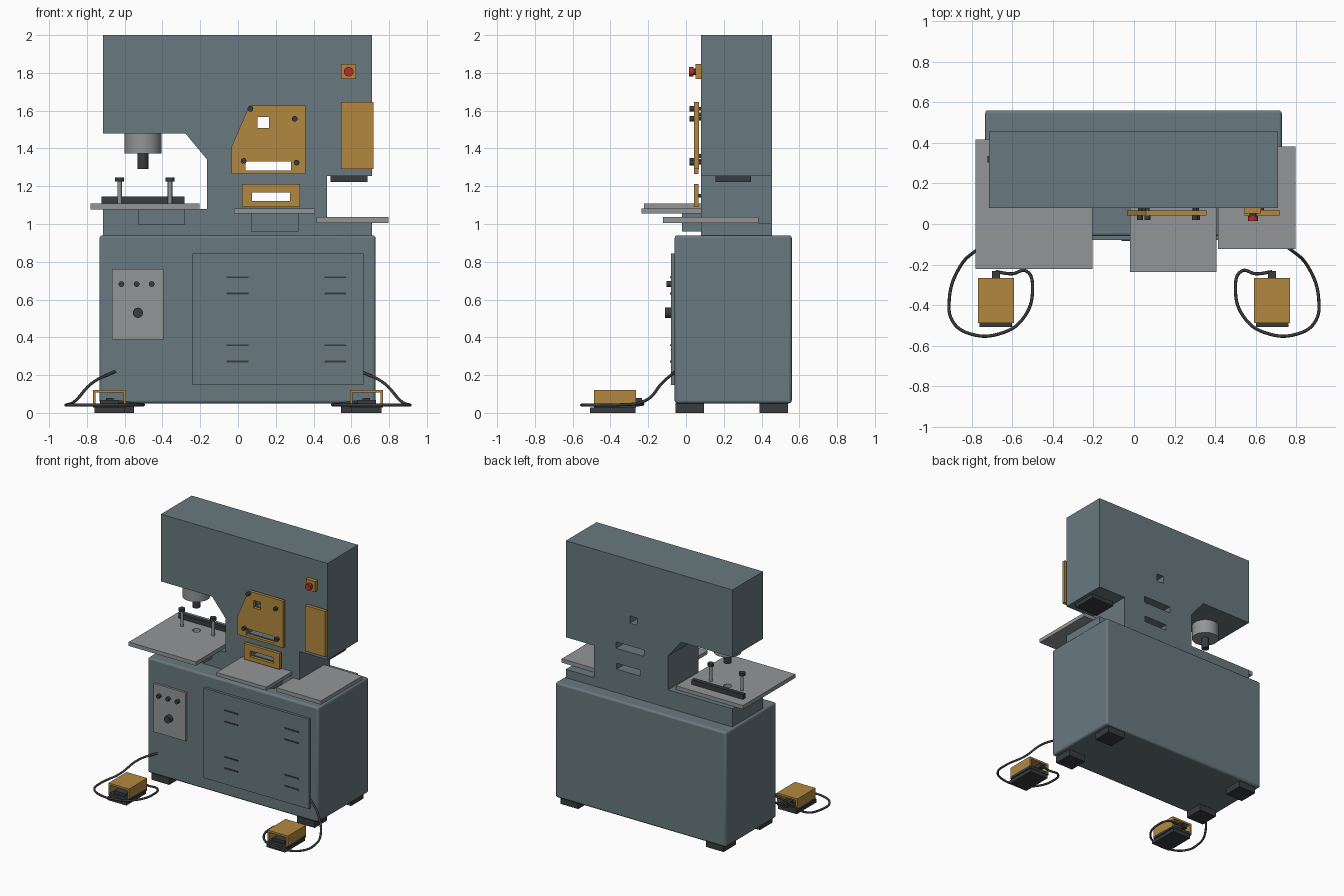
import bpy, math
from mathutils import Vector

if "Cube" in bpy.data.objects:
    bpy.data.objects.remove(bpy.data.objects["Cube"])


def mat(name, r, g, b):
    m = bpy.data.materials.new(name)
    m.diffuse_color = (r, g, b, 1)
    m.use_nodes = True
    m.node_tree.nodes["Principled BSDF"].inputs["Base Color"].default_value = m.diffuse_color
    return m


BODY = mat("body_paint", 0.14, 0.19, 0.21)
YELLOW = mat("guard_yellow", 0.45, 0.25, 0.05)
STEEL = mat("steel", 0.29, 0.30, 0.31)
DARK = mat("dark", 0.04, 0.045, 0.05)
RED = mat("red", 0.45, 0.03, 0.02)


def finish(ob, name, m):
    ob.name = name
    ob.data.materials.clear()
    ob.data.materials.append(m)
    return ob


def box(name, x, y, z, m, bevel=0):
    """Box from (min, max) ranges."""
    bpy.ops.mesh.primitive_cube_add(size=1)
    ob = bpy.context.object
    ranges = (x, y, z)
    centre = Vector([(a + b) / 2 for a, b in ranges])
    size = Vector([b - a for a, b in ranges])
    for v in ob.data.vertices:
        v.co = v.co * size
    ob.location = centre
    if bevel:
        mod = ob.modifiers.new("bevel", 'BEVEL')
        mod.width, mod.segments = bevel, 3
        bpy.ops.object.shade_smooth_by_angle(angle=math.radians(35))
    return finish(ob, name, m)


def rod(name, start, end, r, m, sides=24):
    a, b = Vector(start), Vector(end)
    bpy.ops.mesh.primitive_cylinder_add(vertices=sides, radius=r, depth=(b - a).length,
                                        location=(a + b) / 2)
    ob = bpy.context.object
    ob.rotation_euler = (b - a).to_track_quat('Z', 'Y').to_euler()
    if sides > 8:
        bpy.ops.object.shade_smooth_by_angle(angle=math.radians(35))
    return finish(ob, name, m)


def prism(name, loops, lo, hi, m, flat=False):
    """Extrude an outline with holes: front-facing along y, or lying flat along z."""
    cu = bpy.data.curves.new(name, 'CURVE')
    cu.dimensions, cu.fill_mode = '2D', 'BOTH'
    cu.extrude = (hi - lo) / 2
    for pts in loops:
        sp = cu.splines.new('POLY')
        sp.points.add(len(pts) - 1)
        for p, (u, v) in zip(sp.points, pts):
            p.co = (u, v, 0, 1)
        sp.use_cyclic_u, sp.use_smooth = True, False
    ob = bpy.data.objects.new(name, cu)
    bpy.context.collection.objects.link(ob)
    mid = (lo + hi) / 2
    if flat:
        ob.location.z = mid
    else:
        ob.location.y = mid
        ob.rotation_euler.x = math.pi / 2
    bpy.ops.object.select_all(action='DESELECT')
    ob.select_set(True)
    bpy.context.view_layer.objects.active = ob
    bpy.ops.object.convert(target='MESH')
    return finish(bpy.context.object, name, m)


def rect(x0, x1, z0, z1):
    return [(x0, z0), (x1, z0), (x1, z1), (x0, z1)]


# Cabinet, feet, door and louvres
box("cabinet", (-0.733, 0.728), (-0.06, 0.56), (0.05, 0.94), BODY, 0.015)
for x in (-0.625, 0.62):
    for y in (0.02, 0.465):
        box("foot", (x - 0.075, x + 0.075), (y - 0.075, y + 0.075), (0, 0.052), DARK)
box("cabinet_door", (-0.24, 0.664), (-0.08, -0.058), (0.147, 0.843), BODY)
for x in (-0.003, 0.515):
    for z in (0.718, 0.632, 0.358, 0.272):
        box("door_louvre", (x - 0.058, x + 0.058), (-0.084, -0.078), (z - 0.005, z + 0.005), DARK)

# Control panel
box("control_panel", (-0.668, -0.394), (-0.077, -0.058), (0.388, 0.762), STEEL)
for x in (-0.617, -0.537, -0.457):
    rod("panel_button", (x, -0.102, 0.682), (x, -0.075, 0.682), 0.015, DARK)
rod("panel_knob", (-0.53, -0.11, 0.53), (-0.53, -0.075, 0.53), 0.027, DARK)

# Upper frame with punch throat, shear throat and through openings
square = rect(0.102, 0.163, 1.508, 1.566)
slot = rect(0.04, 0.28, 1.283, 1.332)
low_slot = rect(0.075, 0.275, 1.122, 1.168)
outline = [(-0.715, 0.93), (0.71, 0.93), (0.71, 1.005), (0.47, 1.005), (0.47, 1.253),
           (0.71, 1.253), (0.71, 2.0), (-0.715, 2.0), (-0.715, 1.479), (-0.278, 1.479),
           (-0.165, 1.343), (-0.165, 1.08), (-0.715, 1.08)]
prism("upper_frame", [outline, square, slot, low_slot], 0.08, 0.455, BODY)

# Punch and shear blade
px, py = -0.503, 0.21
rod("punch_holder", (px, py, 1.372), (px, py, 1.485), 0.097, STEEL, 40)
rod("punch", (px, py, 1.29), (px, py, 1.38), 0.028, DARK)
box("shear_blade", (0.49, 0.685), (0.155, 0.345), (1.222, 1.256), DARK)

# Work tables and brackets
hole = [(px + 0.03 * math.cos(i * math.tau / 24), py + 0.03 * math.sin(i * math.tau / 24))
        for i in range(24)]
prism("punch_table", [rect(-0.78, -0.205, -0.222, 0.417), hole], 1.078, 1.108, STEEL, True)
box("middle_table", (-0.02, 0.407), (-0.236, 0.082), (1.055, 1.082), STEEL)
box("right_table", (0.415, 0.796), (-0.122, 0.383), (1.006, 1.036), STEEL)
box("punch_table_bracket", (-0.53, -0.28), (-0.022, 0.082), (0.998, 1.08), BODY)
box("middle_table_bracket", (0.068, 0.32), (-0.022, 0.082), (0.96, 1.057), BODY)

# Fence and clamp bolts on the punch table
box("fence", (-0.722, -0.282), (0.303, 0.335), (1.107, 1.145), DARK)
for x in (-0.627, -0.36):
    rod("clamp_stud", (x, py, 1.1), (x, py, 1.23), 0.012, STEEL, 16)
    rod("clamp_head", (x, py, 1.225), (x, py, 1.247), 0.023, DARK, 16)

# Yellow guards with bolts
big = [(-0.034, 1.265), (0.357, 1.265), (0.357, 1.627), (0.06, 1.627), (-0.034, 1.41)]
prism("notcher_guard", [big, square, slot], 0.042, 0.067, YELLOW)
prism("flat_bar_guard", [rect(0.02, 0.327, 1.09, 1.213), low_slot], 0.042, 0.067, YELLOW)
for x, z in ((0.066, 1.61), (0.30, 1.557), (0.03, 1.334), (0.31, 1.325)):
    rod("guard_bolt_head", (x, 0.019, z), (x, 0.043, z), 0.015, DARK, 16)
    rod("guard_spacer", (x, 0.065, z), (x, 0.085, z), 0.01, DARK, 16)
for x in (0.05, 0.297):
    rod("flat_bar_spacer", (x, 0.065, 1.15), (x, 0.085, 1.15), 0.01, DARK, 16)
box("shear_guard", (0.545, 0.717), (0.042, 0.068), (1.292, 1.645), YELLOW)
for z in (1.36, 1.58):
    rod("shear_guard_spacer", (0.63, 0.065, z), (0.63, 0.085, z), 0.01, DARK, 16)

# Emergency stop
box("stop_box", (0.545, 0.625), (0.051, 0.082), (1.767, 1.847), YELLOW)
rod("stop_collar", (0.586, 0.037, 1.806), (0.586, 0.055, 1.806), 0.018, DARK)
rod("stop_button", (0.586, 0.016, 1.806), (0.586, 0.04, 1.806), 0.025, RED)

# Foot pedals with looping cables, mirrored left and right
path = [(0.68, -0.235, 0.062), (0.60, -0.245, 0.055), (0.53, -0.232, 0.045),
        (0.5, -0.32, 0.042), (0.55, -0.47, 0.042), (0.66, -0.54, 0.042), (0.80, -0.543, 0.042),
        (0.89, -0.485, 0.042), (0.91, -0.37, 0.042), (0.86, -0.215, 0.065),
        (0.77, -0.125, 0.16), (0.65, -0.055, 0.22)]
for s, side in ((-1, "left"), (1, "right")):
    c = 0.68 * s
    box(side + "_pedal_base", (c - 0.08, c + 0.08), (-0.508, -0.268), (0, 0.028), DARK)
    box(side + "_pedal_deck", (c - 0.088, c + 0.088), (-0.487, -0.265), (0.028, 0.048), DARK)
    box(side + "_pedal_tread", (c - 0.05, c + 0.05), (-0.475, -0.3), (0.048, 0.068), DARK)
    hood = [(c - 0.088, 0.045), (c - 0.088, 0.122), (c + 0.088, 0.122), (c + 0.088, 0.045),
            (c + 0.074, 0.045), (c + 0.074, 0.107), (c - 0.074, 0.107), (c - 0.074, 0.045)]
    prism(side + "_pedal_hood", [hood], -0.487, -0.265, YELLOW)
    box(side + "_cable_gland", (c - 0.02, c + 0.02), (-0.31, -0.232), (0.045, 0.078), DARK)
    cu = bpy.data.curves.new(side + "_cable", 'CURVE')
    cu.dimensions, cu.bevel_depth, cu.bevel_resolution = '3D', 0.008, 2
    cu.resolution_u, cu.use_fill_caps = 8, True
    sp = cu.splines.new('BEZIER')
    sp.bezier_points.add(len(path) - 1)
    for bp, (x, y, z) in zip(sp.bezier_points, path):
        bp.co = (x * s, y, z)
        bp.handle_left_type = bp.handle_right_type = 'AUTO'
    cable = bpy.data.objects.new(side + "_cable", cu)
    bpy.context.collection.objects.link(cable)
    finish(cable, side + "_cable", DARK)
